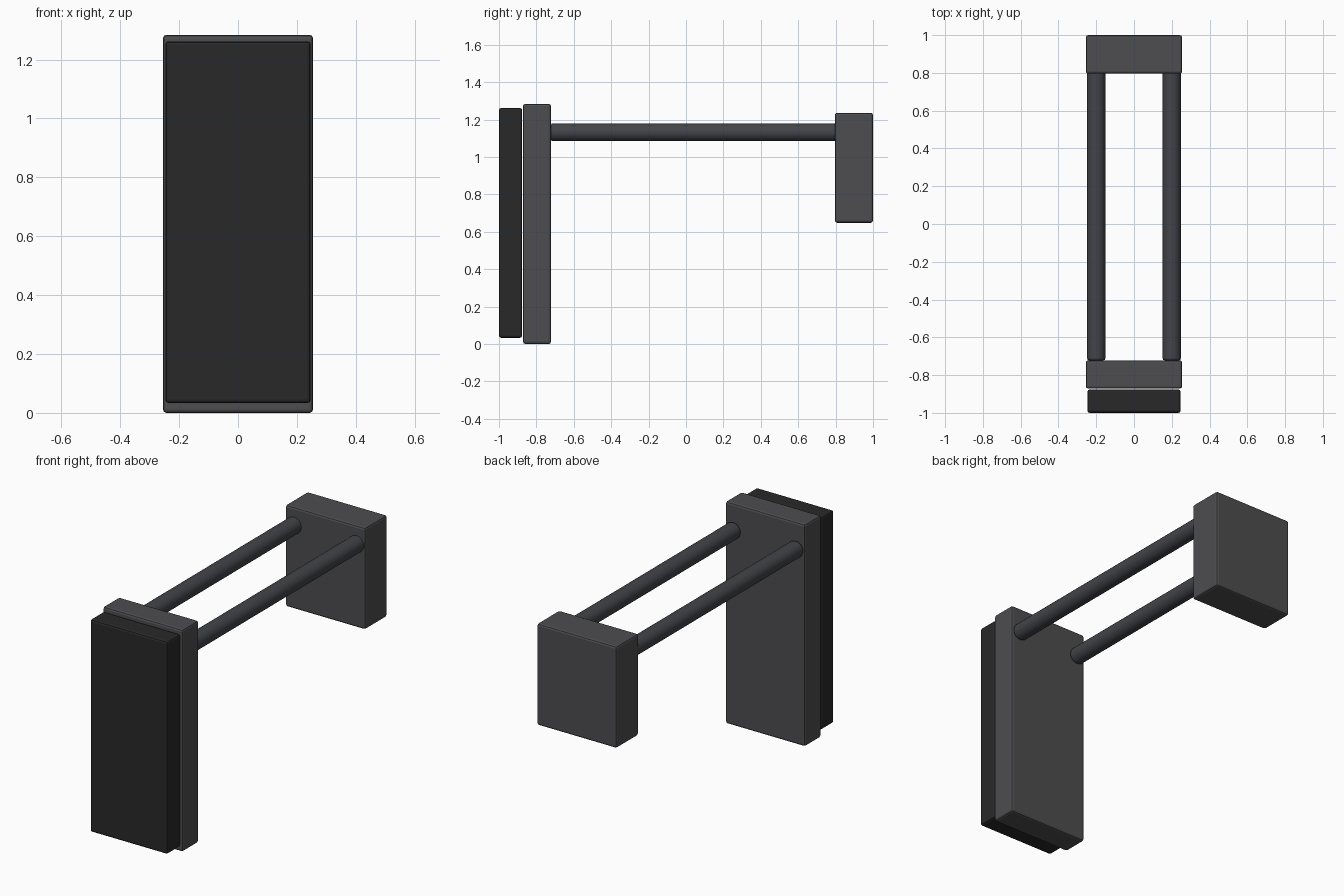
import bpy
import math

if "Cube" in bpy.data.objects:
    bpy.data.objects.remove(bpy.data.objects["Cube"])


def material(name, rgb):
    m = bpy.data.materials.new(name)
    m.diffuse_color = (*rgb, 1)
    m.use_nodes = True
    m.node_tree.nodes["Principled BSDF"].inputs["Base Color"].default_value = m.diffuse_color
    return m


DARK = material("black_rubber", (0.022, 0.022, 0.022))
GREY = material("dark_grey", (0.075, 0.075, 0.08))
STEEL = material("dark_steel", (0.055, 0.058, 0.066))


def finish(ob, name, mat, bevel):
    ob.name = name
    ob.data.materials.append(mat)
    bpy.ops.object.transform_apply(location=False, rotation=True, scale=True)
    b = ob.modifiers.new("edge_bevel", 'BEVEL')
    b.width = bevel
    b.segments = 2
    b.limit_method = 'ANGLE'
    b.angle_limit = math.radians(40)
    return ob


def block(name, half_x, y, z, mat, bevel=0.012):
    bpy.ops.mesh.primitive_cube_add(
        size=1, location=(0, sum(y) / 2, sum(z) / 2))
    ob = bpy.context.object
    ob.scale = (2 * half_x, y[1] - y[0], z[1] - z[0])
    return finish(ob, name, mat, bevel)


def rod(name, x, y, z, radius):
    bpy.ops.mesh.primitive_cylinder_add(
        vertices=24, radius=radius, depth=y[1] - y[0],
        location=(x, sum(y) / 2, z), rotation=(math.pi / 2, 0, 0))
    finish(bpy.context.object, name, STEEL, 0.01)
    bpy.ops.object.shade_smooth_by_angle(angle=math.radians(30))


# Front pad and the plate behind it
block("front_pad", 0.247, (-1.0, -0.876), (0.033, 1.262), DARK)
block("front_plate", 0.255, (-0.871, -0.722), (0.0, 1.284), GREY)

# Pair of connecting rods
for side, x in (("left", -0.2), ("right", 0.2)):
    rod(f"{side}_rod", x, (-0.722, 0.81), 1.132, 0.048)

# Rear block
block("rear_block", 0.255, (0.796, 1.0), (0.648, 1.236), GREY)
